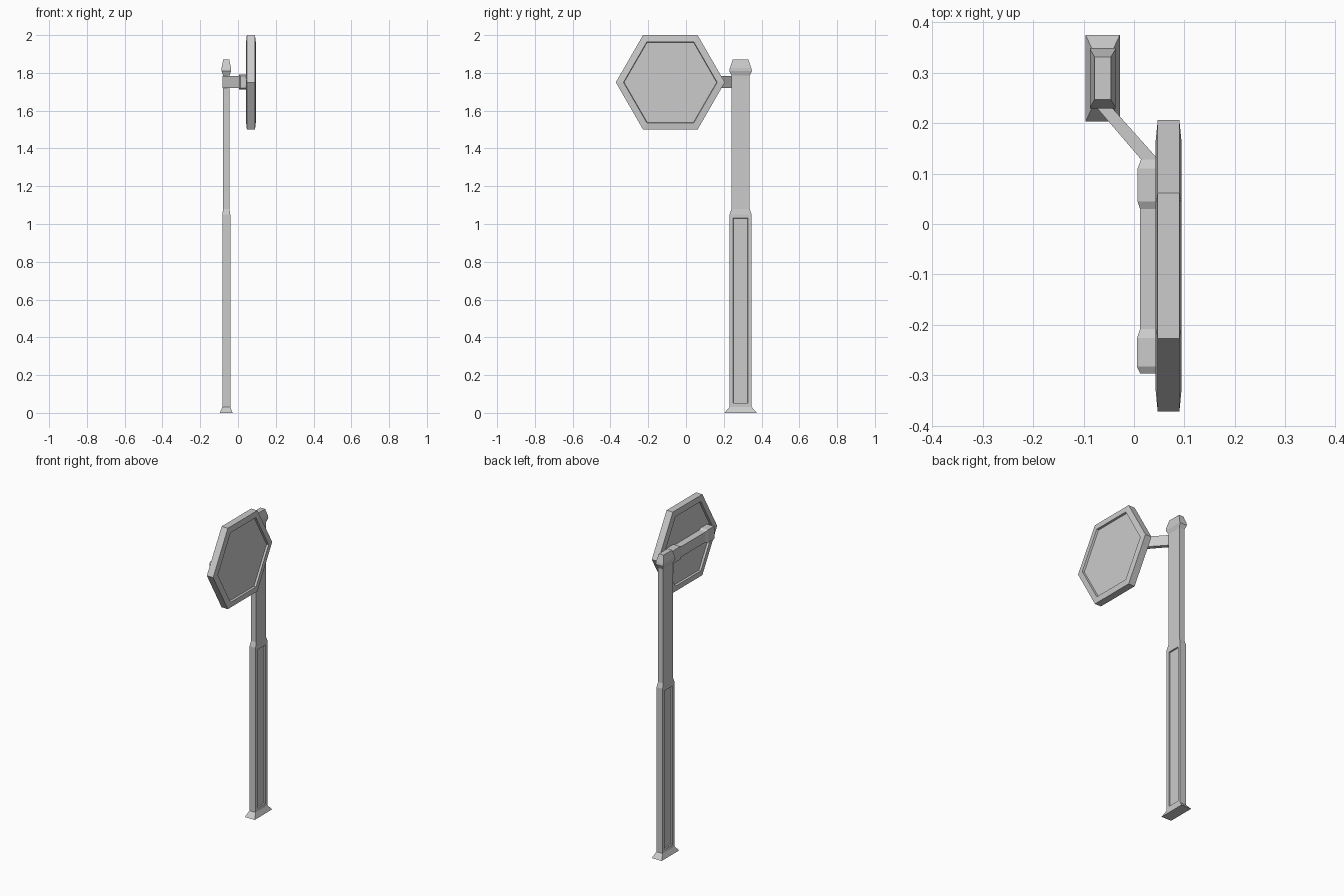
import bpy, bmesh, math

if "Cube" in bpy.data.objects:
    bpy.data.objects.remove(bpy.data.objects["Cube"])


def loft(name, rings):
    """Closed solid through matching rings of points; returns its bmesh and side faces."""
    bm = bmesh.new()
    loops = [[bm.verts.new(p) for p in r] for r in rings]
    n = len(loops[0])
    sides = []
    for a, b in zip(loops, loops[1:]):
        sides.append([bm.faces.new((a[i], a[(i + 1) % n], b[(i + 1) % n], b[i]))
                      for i in range(n)])
    caps = [bm.faces.new(loops[0][::-1]), bm.faces.new(loops[-1])]
    bmesh.ops.recalc_face_normals(bm, faces=bm.faces[:])
    return bm, sides, caps


def finish(name, bm):
    me = bpy.data.meshes.new(name)
    bm.to_mesh(me)
    bm.free()
    ob = bpy.data.objects.new(name, me)
    bpy.context.collection.objects.link(ob)
    return ob


# Post: stacked rectangles (z, half x, half y), with recessed panels on both broad sides
PX, PY = -0.062, 0.289
profile = [(0, .034, .086), (.032, .021, .058), (1.05, .021, .058), (1.08, .017, .048),
           (1.785, .017, .048), (1.81, .025, .060), (1.825, .025, .057), (1.87, .016, .042)]
rings = [[(PX + sx * hx, PY + sy * hy, z)
          for sx, sy in ((-1, -1), (1, -1), (1, 1), (-1, 1))] for z, hx, hy in profile]
bm, sides, caps = loft("post", rings)
panels = [sides[1][1], sides[1][3]]
bmesh.ops.inset_individual(bm, faces=panels, thickness=.027, depth=0)
bmesh.ops.inset_individual(bm, faces=panels, thickness=.002, depth=-.008)
finish("post", bm)

# Bracket arm: (left x, left y, right x, right y, half height), angled then along the sign
CZ, FACE = 1.752, 0.056
path = [(-.082, .24, -.052, .24, .032), (.014, .128, .048, .128, .032),
        (.007, .11, FACE, .11, .04), (.007, .045, FACE, .045, .04),
        (.012, .03, FACE, .03, .032), (.012, -.208, FACE, -.208, .032),
        (.006, -.226, FACE, -.226, .04), (.006, -.283, FACE, -.283, .04),
        (.012, -.296, FACE, -.296, .032)]
rings = [[(lx, ly, CZ - h), (rx, ry, CZ - h), (rx, ry, CZ + h), (lx, ly, CZ + h)]
         for lx, ly, rx, ry, h in path]
bm, _, _ = loft("bracket_arm", rings)
finish("bracket_arm", bm)

# Hexagonal sign: (x, radius), raised sloping rim and sunken face on both sides
HY, HZ = -0.083, 1.75
hexagon = [(.055, .245), (.043, .248), (.047, .2887), (.090, .2887), (.094, .248), (.082, .245)]
rings = [[(x, HY + r * math.cos(i * math.pi / 3), HZ + r * math.sin(i * math.pi / 3))
          for i in range(6)] for x, r in hexagon]
bm, _, _ = loft("hexagonal_sign", rings)
finish("hexagonal_sign", bm)
